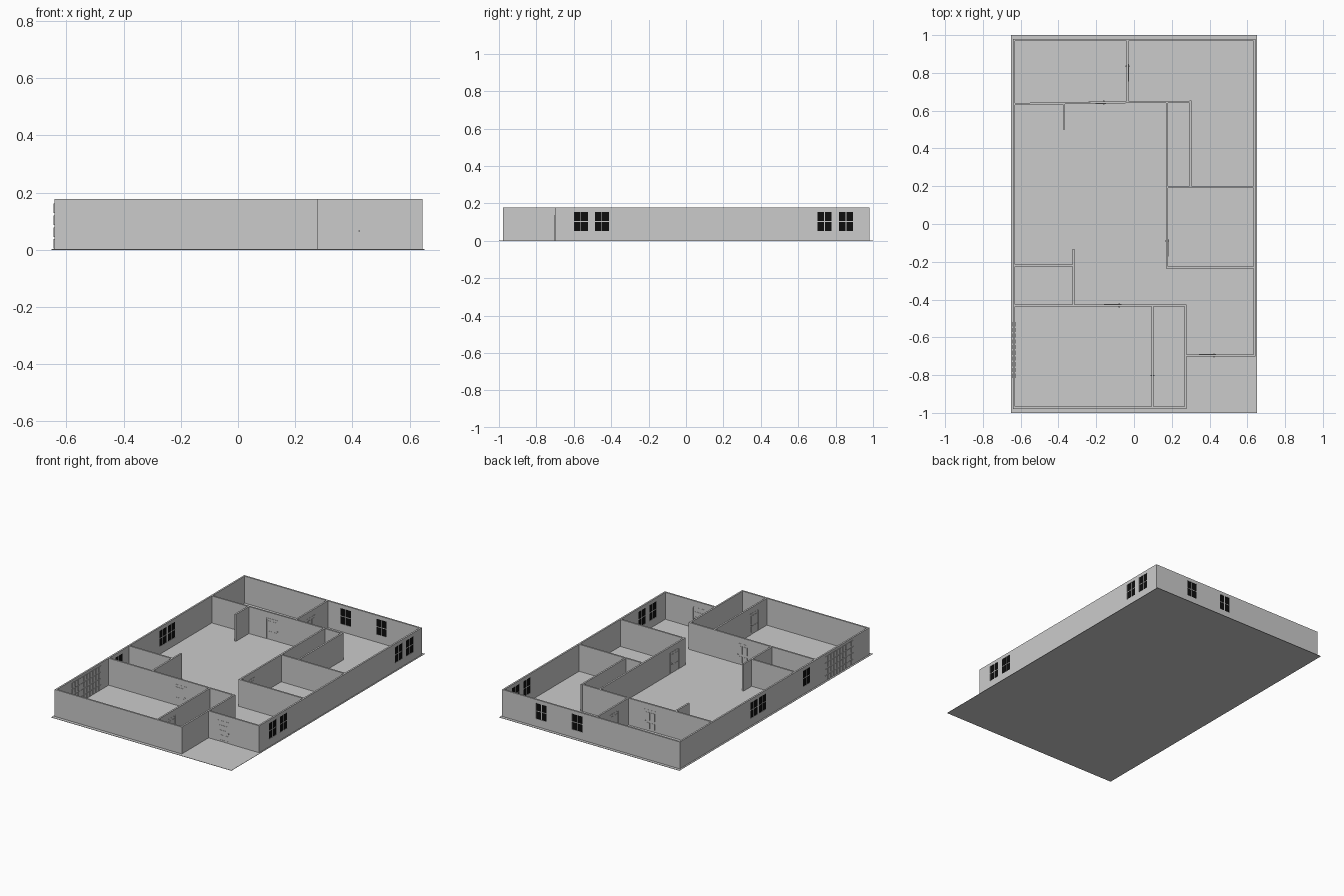
import bpy, math
from mathutils import Matrix, Vector

if "Cube" in bpy.data.objects:
    bpy.data.objects.remove(bpy.data.objects["Cube"])

H = 0.178      # wall height
T = 0.011      # wall thickness

black = bpy.data.materials.new("dark_glass")
black.diffuse_color = (0.004, 0.004, 0.004, 1)
black.use_nodes = True
black.node_tree.nodes["Principled BSDF"].inputs["Base Color"].default_value = black.diffuse_color


def boxes(name, spans, frame=Matrix.Identity(4), mat=None):
    """One object made of boxes given as (u0, u1, v0, v1, z0, z1) in a local frame."""
    verts, faces = [], []
    for u0, u1, v0, v1, z0, z1 in spans:
        n = len(verts)
        verts += [(u, v, z) for z in (z0, z1) for u, v in ((u0, v0), (u1, v0), (u1, v1), (u0, v1))]
        faces += [(n + 3, n + 2, n + 1, n), (n + 4, n + 5, n + 6, n + 7)]
        faces += [(n + i, n + (i + 1) % 4, n + 4 + (i + 1) % 4, n + 4 + i) for i in range(4)]
    me = bpy.data.meshes.new(name)
    me.from_pydata(verts, [], faces)
    ob = bpy.data.objects.new(name, me)
    ob.matrix_world = frame
    bpy.context.collection.objects.link(ob)
    if mat:
        me.materials.append(mat)
    return ob


def window(frame, c):
    w, z0, z1 = 0.0375, 0.053, 0.155
    zm, m, d = (z0 + z1) / 2, 0.0022, 0.0035
    boxes("window_panes", [(c + a, c + b, -d, d, lo, hi)
                           for a, b in ((-w, -m), (m, w))
                           for lo, hi in ((z0, zm - m), (zm + m, z1))], frame, black)
    boxes("window_mullions", [(c - m, c + m, -0.005, 0.005, z0, z1),
                              (c - w, c + w, -0.005, 0.005, zm - m, zm + m)], frame)
    return c - w, c + w, z0, z1


def door(frame, c, front=False):
    w, h, d = 0.042, 0.135, 0.0045
    boxes("door_leaf", [(c - w, c + w, -d, d, 0.002, h)], frame)
    # casing around the opening
    f = T / 2 + 0.001
    boxes("door_casing", [(c - w - 0.004, c - w, -f, f, 0.002, h + 0.004),
                          (c + w, c + w + 0.004, -f, f, 0.002, h + 0.004),
                          (c - w, c + w, -f, f, h, h + 0.004)], frame)
    # raised panels or slats, on both faces
    p = d + 0.0015
    if front:
        trim = [(c - 0.03, c + 0.03, -p, p, z - 0.002, z + 0.002) for z in (0.044, 0.075, 0.107)]
        trim.append((c - 0.032, c + 0.032, -p, p, 0.004, 0.013))
    else:
        trim = [(c + s - 0.014, c + s + 0.014, -p, p, a, b)
                for s in (-0.018, 0.018) for a, b in ((0.015, 0.055), (0.07, 0.122))]
    boxes("door_trim", trim, frame)
    boxes("door_handle", [(c + w - 0.01, c + w - 0.004, -0.011, 0.011, 0.063, 0.067)], frame)
    return c - w - 0.004, c + w + 0.004, -0.01, h + 0.004


def garage_door(frame, c):
    w, h, d = 0.152, 0.165, 0.005
    boxes("garage_door_leaf", [(c - w, c + w, -d, d, 0.002, h)], frame)
    cols, rows = 10, 4
    su, sz = 2 * w / cols, h / rows
    boxes("garage_door_panels", [(c - w + su * i + 0.004, c - w + su * (i + 1) - 0.004, -0.008, 0.008,
                                  sz * j + 0.004, sz * (j + 1) - 0.004)
                                 for i in range(cols) for j in range(rows)], frame)
    return c - w, c + w, -0.01, h


def wall(name, a, b, windows=(), doors=(), front=(), garage=()):
    """Wall along a centre line; openings are given by their x or y coordinate."""
    a, b = Vector((*a, 0)), Vector((*b, 0))
    d = b - a
    frame = Matrix.Translation(a) @ Matrix.Rotation(math.atan2(d.y, d.x), 4, 'Z')
    ax = 0 if abs(d.x) > abs(d.y) else 1
    ob = boxes(name, [(-T / 2, d.length + T / 2, -T / 2, T / 2, 0, H)], frame)
    holes = [window(frame, p - a[ax]) for p in windows]
    holes += [door(frame, p - a[ax]) for p in doors]
    holes += [door(frame, p - a[ax], True) for p in front]
    holes += [garage_door(frame, p - a[ax]) for p in garage]
    if holes:
        cut = boxes(name + "_cutter", [(u0, u1, -0.03, 0.03, z0, z1) for u0, u1, z0, z1 in holes], frame)
        cut.hide_render = True
        cut.hide_viewport = True
        mod = ob.modifiers.new("openings", 'BOOLEAN')
        mod.operation, mod.solver, mod.object = 'DIFFERENCE', 'EXACT', cut


# floor slab
boxes("floor", [(-0.652, 0.652, -1, 1, 0, 0.002)])

# outer walls
L, R, B, F = -0.636, 0.639, 0.975, -0.973
wall("left_wall", (L, F), (L, B), windows=(0.213, 0.125, -0.33), garage=(-0.667,))
wall("back_wall", (L, B), (R, B), windows=(0.10, 0.36))
wall("right_wall", (R, -0.696), (R, B), windows=(-0.5625, -0.45, 0.74, 0.855))
wall("front_wall", (L, F), (0.273, F))
wall("porch_side_wall", (0.273, F), (0.273, -0.431))
wall("porch_wall", (0.273, -0.696), (R, -0.696), front=(0.389,))

# inner walls
wall("garage_back_wall", (L, -0.431), (0.273, -0.431), doors=(-0.113,))
wall("garage_side_wall", (0.098, F), (0.098, -0.431), doors=(-0.838,))
wall("utility_side_wall", (-0.32, -0.431), (-0.32, -0.137))
wall("utility_back_wall", (L, -0.22), (-0.32, -0.22))
wall("hall_wall", (0.175, -0.231), (0.175, 0.644), doors=(-0.125,))
wall("bedroom_front_wall", (0.175, -0.231), (R, -0.231))
wall("bedroom_back_wall", (0.175, 0.195), (R, 0.195))
wall("closet_wall", (0.3, 0.195), (0.3, 0.647))
wall("rear_room_wall", (L, 0.635), (-0.03, 0.645), doors=(-0.195,))
wall("rear_room_wall_right", (-0.03, 0.645), (0.3, 0.645))
wall("rear_divider", (-0.034, 0.645), (-0.034, B), doors=(0.80,))
wall("kitchen_stub", (-0.37, 0.505), (-0.37, 0.638))
